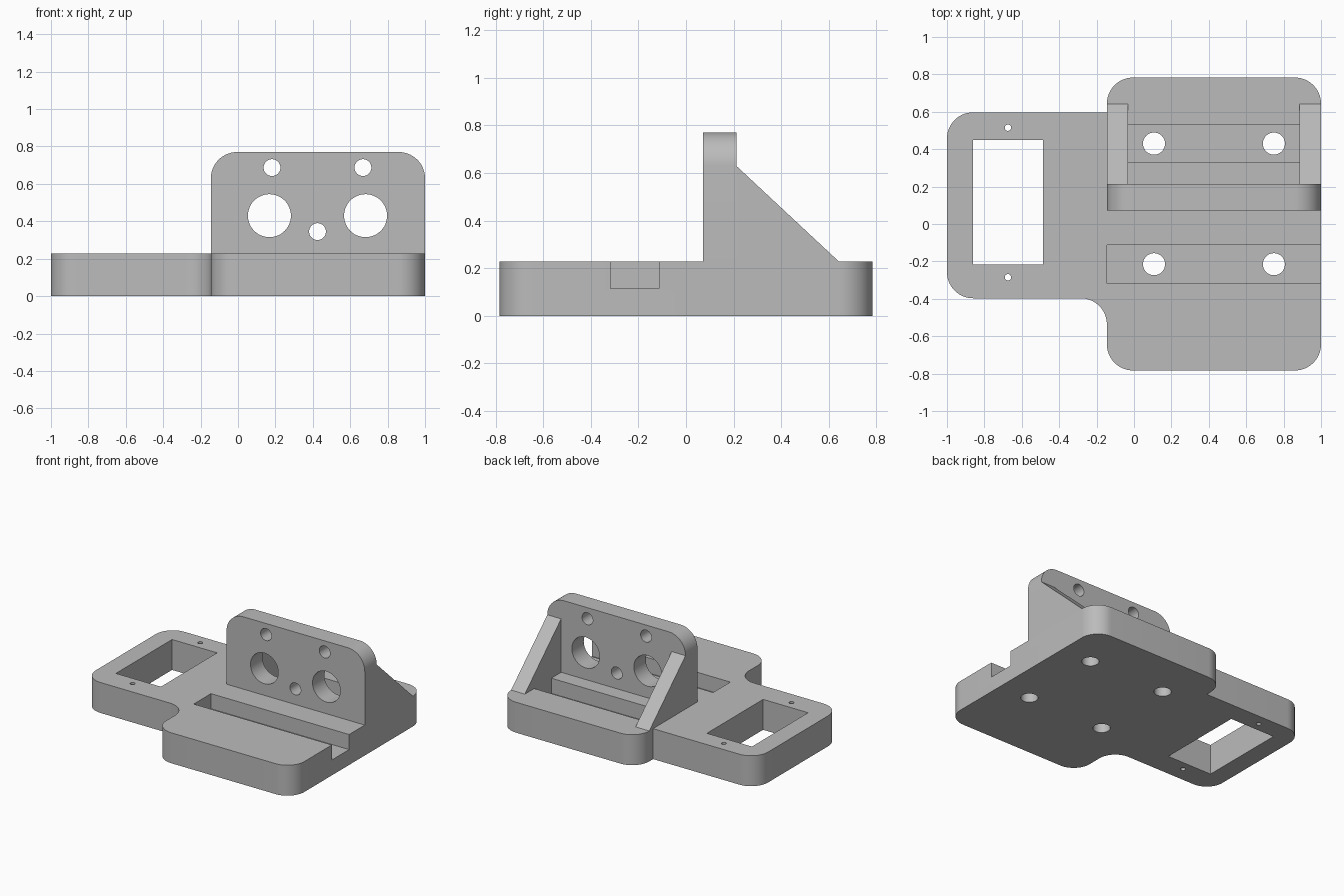
import bpy, bmesh, math
from mathutils import Vector

if "Cube" in bpy.data.objects:
    bpy.data.objects.remove(bpy.data.objects["Cube"], do_unlink=True)

grey = bpy.data.materials.new("plain_grey")
grey.use_nodes = True
GREY = (0.5, 0.5, 0.5, 1)
grey.diffuse_color = GREY
grey.node_tree.nodes["Principled BSDF"].inputs["Base Color"].default_value = GREY

# Shared dimensions
X0, X1 = -0.145, 1.0
DECK = 0.228
FLOOR = 0.115
R = 0.14
HALF = 0.783
GUSSET = 0.114
WALL_FRONT, WALL_BACK = 0.072, 0.213

# Where a profile point (a, b) and an extrusion height h go for each axis
AXES = {
    "x": lambda a, b, h: (h, a, b),
    "y": lambda a, b, h: (a, h, b),
    "z": lambda a, b, h: (a, b, h),
}


def rounded(corners, steps=14):
    """Right-angled outline from (a, b, radius) corners."""
    points = []
    for i, (a, b, r) in enumerate(corners):
        p = Vector((a, b))
        if not r:
            points.append(p)
            continue
        before = (Vector(corners[i - 1][:2]) - p).normalized()
        after = (Vector(corners[(i + 1) % len(corners)][:2]) - p).normalized()
        centre = p + (before + after) * r
        for k in range(steps + 1):
            t = math.pi / 2 * k / steps
            points.append(centre - r * (after * math.cos(t) + before * math.sin(t)))
    return points


def rectangle(a0, a1, b0, b1):
    return [(a0, b0), (a1, b0), (a1, b1), (a0, b1)]


def circle(a, b, r, sides=48):
    turn = 2 * math.pi / sides
    return [(a + r * math.cos(i * turn), b + r * math.sin(i * turn)) for i in range(sides)]


def prism(name, outline, axis, low, high):
    place = AXES[axis]
    bm = bmesh.new()
    rings = [[bm.verts.new(place(a, b, h)) for a, b in outline] for h in (low, high)]
    for ring in rings:
        bm.faces.new(ring)
    n = len(outline)
    for i in range(n):
        j = (i + 1) % n
        bm.faces.new((rings[0][i], rings[0][j], rings[1][j], rings[1][i]))
    bmesh.ops.recalc_face_normals(bm, faces=bm.faces)
    mesh = bpy.data.meshes.new(name)
    bm.to_mesh(mesh)
    bm.free()
    mesh.materials.append(grey)
    obj = bpy.data.objects.new(name, mesh)
    bpy.context.collection.objects.link(obj)
    return obj


def activate(obj):
    bpy.ops.object.select_all(action="DESELECT")
    obj.select_set(True)
    bpy.context.view_layer.objects.active = obj


def cut(target, outline, axis, low, high):
    cutter = prism("cutter", outline, axis, low, high)
    cutter.hide_render = True
    mod = target.modifiers.new("cut", "BOOLEAN")
    mod.operation = "DIFFERENCE"
    mod.solver = "EXACT"
    mod.object = cutter
    activate(target)
    bpy.ops.object.modifier_apply(modifier=mod.name)
    bpy.data.objects.remove(cutter, do_unlink=True)


def finish(obj):
    activate(obj)
    bpy.ops.object.shade_smooth_by_angle(angle=math.radians(30))


# Base plate with a side wing
base = prism("base_plate", rounded([
    (X0, -HALF, R), (X1, -HALF, R), (X1, HALF, R), (X0, HALF, R),
    (X0, 0.597, 0), (-1, 0.597, R), (-1, -0.397, R), (X0, -0.397, R),
]), "z", 0, DECK)

# Front channel open at the side, rear channel between the gussets
cut(base, rectangle(X0, X1 + 0.1, -0.317, -0.113), "z", FLOOR, 0.4)
cut(base, rectangle(X0 + GUSSET, X1 - GUSSET, 0.329, 0.532), "z", FLOOR, 0.4)

# Bolt holes in the channels
for x in (0.107, 0.748):
    for y in (-0.215, 0.43):
        cut(base, circle(x, y, 0.059), "z", -0.1, 0.4)

# Wing window and its two screw holes
cut(base, rectangle(-0.86, -0.487, -0.217, 0.448), "z", -0.1, 0.4)
for y in (-0.285, 0.515):
    cut(base, circle(-0.674, y, 0.017, 24), "z", -0.1, 0.4)
finish(base)

# Upright wall with its holes
wall = prism("upright_wall", rounded([
    (X0, DECK, 0), (X1, DECK, 0), (X1, 0.77, R), (X0, 0.77, R),
]), "y", WALL_FRONT, WALL_BACK)
for x, z, r in ((0.168, 0.43, 0.115), (0.682, 0.43, 0.115),
                (0.182, 0.687, 0.045), (0.668, 0.687, 0.045), (0.425, 0.345, 0.045)):
    cut(wall, circle(x, z, r), "y", -0.1, 0.4)
finish(wall)

# Sloping gussets behind the wall
slope = [(WALL_BACK, DECK), (0.642, DECK), (WALL_BACK, 0.628)]
for name, x in (("right_gusset", X0), ("left_gusset", X1 - GUSSET)):
    prism(name, slope, "x", x, x + GUSSET)
